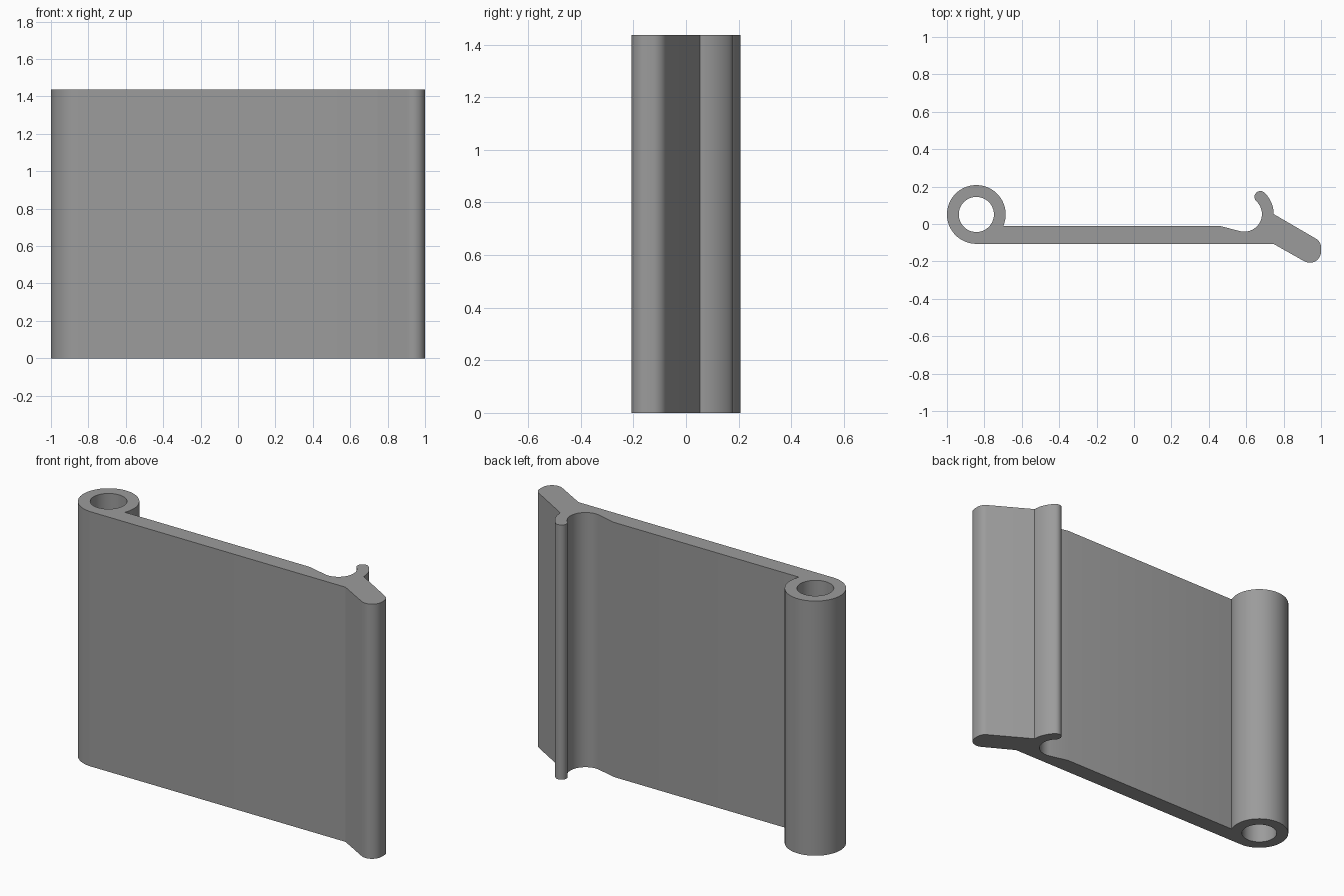
import bpy, bmesh
from math import cos, sin, radians, sqrt

if "Cube" in bpy.data.objects:
    bpy.data.objects.remove(bpy.data.objects["Cube"])

HEIGHT = 1.436
R_OUT, R_IN = 0.157, 0.094        # barrel and hook share these radii
BARREL = (-0.843, 0.051)
HOOK = (0.59, 0.053)
TOP, BOTTOM = -0.01, -0.106       # faces of the flat plate


def arc(c, r, a0, a1, n):
    """Points on an arc from angle a0 to a1 in degrees."""
    angles = [radians(a0 + (a1 - a0) * i / n) for i in range(n + 1)]
    return [(c[0] + r * cos(a), c[1] + r * sin(a)) for a in angles]


# Outer outline, counter-clockwise from the bottom of the barrel
outline = [(0.745, BOTTOM)]                                   # plate underside
outline += arc((0.94, -0.147), 0.06, 240, 360, 12)            # lip end, lower round
outline += arc((0.945, -0.126), 0.055, 0, 60, 8)              # lip end, upper round
outline += arc(HOOK, R_OUT, 0, 47, 12)                        # hook outside
mid = (R_OUT + R_IN) / 2
tip = (HOOK[0] + mid * cos(radians(47)), HOOK[1] + mid * sin(radians(47)))
outline += arc(tip, (R_OUT - R_IN) / 2, 47, 227, 12)[1:-1]    # hook tip
outline += arc(HOOK, R_IN, 47, -104, 28)                      # hook inside
outline += [(0.457, TOP)]                                     # ramp up to plate
drop = TOP - BARREL[1]
join = sqrt(R_OUT ** 2 - drop ** 2)
start = -23.3                                                 # barrel meets plate
outline += [(BARREL[0] + join, TOP)]
outline += arc(BARREL, R_OUT, start, 270, 56)[1:]             # barrel outside
bore = arc(BARREL, R_IN, 0, 360, 48)[:-1]                     # barrel hole

# Filled profile with a hole, extruded to full height
curve = bpy.data.curves.new("hinge_profile", 'CURVE')
curve.dimensions = '2D'
curve.fill_mode = 'BOTH'
curve.extrude = HEIGHT / 2
for pts in (outline, bore):
    s = curve.splines.new('POLY')
    s.points.add(len(pts) - 1)
    for p, (x, y) in zip(s.points, pts):
        p.co = (x, y, 0, 1)
    s.use_cyclic_u = True
helper = bpy.data.objects.new("hinge_profile", curve)
bpy.context.collection.objects.link(helper)
bpy.context.view_layer.update()
mesh = bpy.data.meshes.new_from_object(
    helper.evaluated_get(bpy.context.evaluated_depsgraph_get()))
bpy.data.objects.remove(helper)

# Weld caps to walls and stand the part on the ground
bm = bmesh.new()
bm.from_mesh(mesh)
bmesh.ops.remove_doubles(bm, verts=bm.verts, dist=0.0005)
bmesh.ops.recalc_face_normals(bm, faces=bm.faces)
bmesh.ops.translate(bm, verts=bm.verts, vec=(0, 0, HEIGHT / 2))
bm.to_mesh(mesh)
bm.free()

clip = bpy.data.objects.new("clip_plate", mesh)
bpy.context.collection.objects.link(clip)
grey = bpy.data.materials.new("grey")
grey.diffuse_color = (0.33, 0.33, 0.33, 1)
grey.use_nodes = True
grey.node_tree.nodes["Principled BSDF"].inputs["Base Color"].default_value = grey.diffuse_color
mesh.materials.clear()
mesh.materials.append(grey)

bpy.context.view_layer.objects.active = clip
clip.select_set(True)
bpy.ops.object.shade_smooth_by_angle(angle=radians(25))
